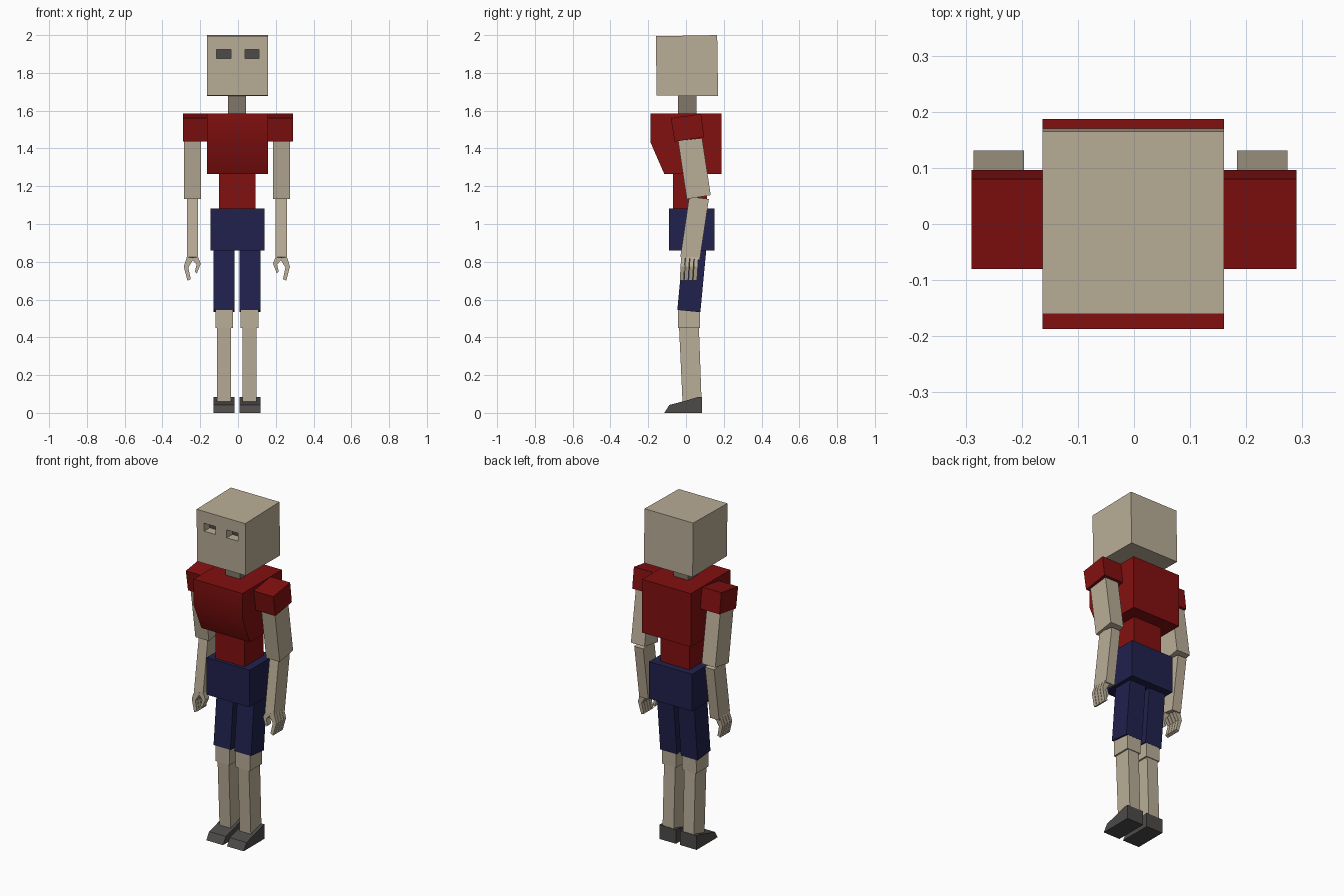
import bpy, bmesh

if "Cube" in bpy.data.objects:
    bpy.data.objects.remove(bpy.data.objects["Cube"], do_unlink=True)


def material(name, *rgb):
    m = bpy.data.materials.new(name)
    m.use_nodes = True
    m.diffuse_color = (*rgb, 1)
    m.node_tree.nodes["Principled BSDF"].inputs["Base Color"].default_value = (*rgb, 1)
    return m


SKIN = material("skin", .49, .42, .31)
SHADE = material("dark skin", .22, .185, .14)
RED = material("red shirt", .225, .005, .005)
NAVY = material("navy shorts", .015, .015, .076)
GREY = material("dark grey", .075, .07, .068)


def solid(name, first, last, mat):
    """Join two matching outlines into a closed block."""
    bm = bmesh.new()
    a = [bm.verts.new(p) for p in first]
    b = [bm.verts.new(p) for p in last]
    bm.faces.new(a)
    bm.faces.new(b)
    for i in range(len(a)):
        j = (i + 1) % len(a)
        bm.faces.new((a[i], a[j], b[j], b[i]))
    bmesh.ops.recalc_face_normals(bm, faces=bm.faces)
    mesh = bpy.data.meshes.new(name)
    bm.to_mesh(mesh)
    bm.free()
    mesh.materials.append(mat)
    ob = bpy.data.objects.new(name, mesh)
    bpy.context.collection.objects.link(ob)
    return ob


def prism(name, x0, x1, outline, mat):
    """Side outline (y, z) extruded across x."""
    return solid(name, [(x0, y, z) for y, z in outline],
                 [(x1, y, z) for y, z in outline], mat)


def box(name, x0, x1, y0, y1, z0, z1, mat):
    return prism(name, x0, x1, [(y0, z0), (y1, z0), (y1, z1), (y0, z1)], mat)


def pair(name, x0, x1, outline, mat, centre=-.006):
    """Left and right copies; x is measured from the limb centre line."""
    for side, s in (("left", 1), ("right", -1)):
        prism(f"{side}_{name}", centre + s * x0, centre + s * x1, outline, mat)


# Head with recessed eyes
head = prism("head", -.163, .16, [(-.155, 1.68), (.17, 1.677), (.165, 2), (-.16, 1.994)], SKIN)
for s in (-1, 1):
    x = -.001 + s * .075
    cutter = box("eye_cutter", x - .038, x + .038, -.3, -.105, 1.875, 1.923, SKIN)
    cutter.hide_render = True
    mod = head.modifiers.new("eye", "BOOLEAN")
    mod.operation, mod.solver, mod.object = "DIFFERENCE", "EXACT", cutter
    bpy.context.view_layer.objects.active = head
    bpy.ops.object.modifier_apply(modifier=mod.name)
    bpy.data.objects.remove(cutter, do_unlink=True)
head.data.materials.append(GREY)
for f in head.data.polygons:
    if f.normal.y < -.9 and f.center.y > -.13:
        f.material_index = 1

box("neck", -.053, .043, -.043, .055, 1.57, 1.69, SHADE)

# Torso with a rounded chest
chest = prism("chest", -.163, .16, [(-.187, 1.585), (-.187, 1.43), (-.115, 1.265),
                                    (.187, 1.265), (.187, 1.585)], RED)
bpy.ops.object.select_all(action="DESELECT")
chest.select_set(True)
bpy.context.view_layer.objects.active = chest
bpy.ops.object.shade_smooth_by_angle(angle=.55)
box("waist", -.1, .092, -.07, .11, 1.07, 1.27, RED)
box("pelvis", -.146, .14, -.09, .15, .86, 1.082, NAVY)

# Arms
pair("sleeve", .16, .29, [(-.08, 1.56), (.08, 1.584), (.096, 1.46), (-.06, 1.436)], RED, 0)
pair("upper_arm", .19, .28, [(-.042, 1.44), (.085, 1.455), (.131, 1.153), (.004, 1.132)], SKIN)
pair("forearm", .205, .265, [(.017, 1.145), (.121, 1.132), (.073, .81), (-.03, .825)], SKIN)

# Hands: four curled fingers and a thumb, outlines as (x, z)
FINGER = [(.226, .82), (.265, .825), (.281, .775), (.262, .7), (.244, .708), (.257, .77)]
THUMB = [(.244, .82), (.205, .825), (.191, .79), (.212, .738), (.222, .748), (.213, .785)]


def digit(name, s, outline, y0, y1):
    def ring(y):
        return [(-.006 + s * x, y + (z - .82) * .06, z) for x, z in outline]
    solid(name, ring(y0), ring(y1), SKIN)


for side, s in (("left", 1), ("right", -1)):
    for i in range(4):
        y = -.026 + i * .0235
        digit(f"{side}_finger_{i + 1}", s, FINGER, y, y + .021)
    digit(f"{side}_thumb", s, THUMB, -.026, .01)

# Legs
pair("thigh", .013, .124, [(-.046, .545), (.076, .533), (.108, .87), (-.015, .87)], NAVY)
pair("knee", .02, .114, [(-.042, .45), (.073, .45), (.075, .55), (-.042, .55)], SKIN)
pair("shin", .03, .104, [(-.018, .05), (.083, .05), (.068, .46), (-.037, .46)], SKIN)
pair("shoe", .013, .124, [(-.115, 0), (.085, 0), (.085, .085), (.06, .083),
                          (0, .065), (-.088, .042)], GREY)
